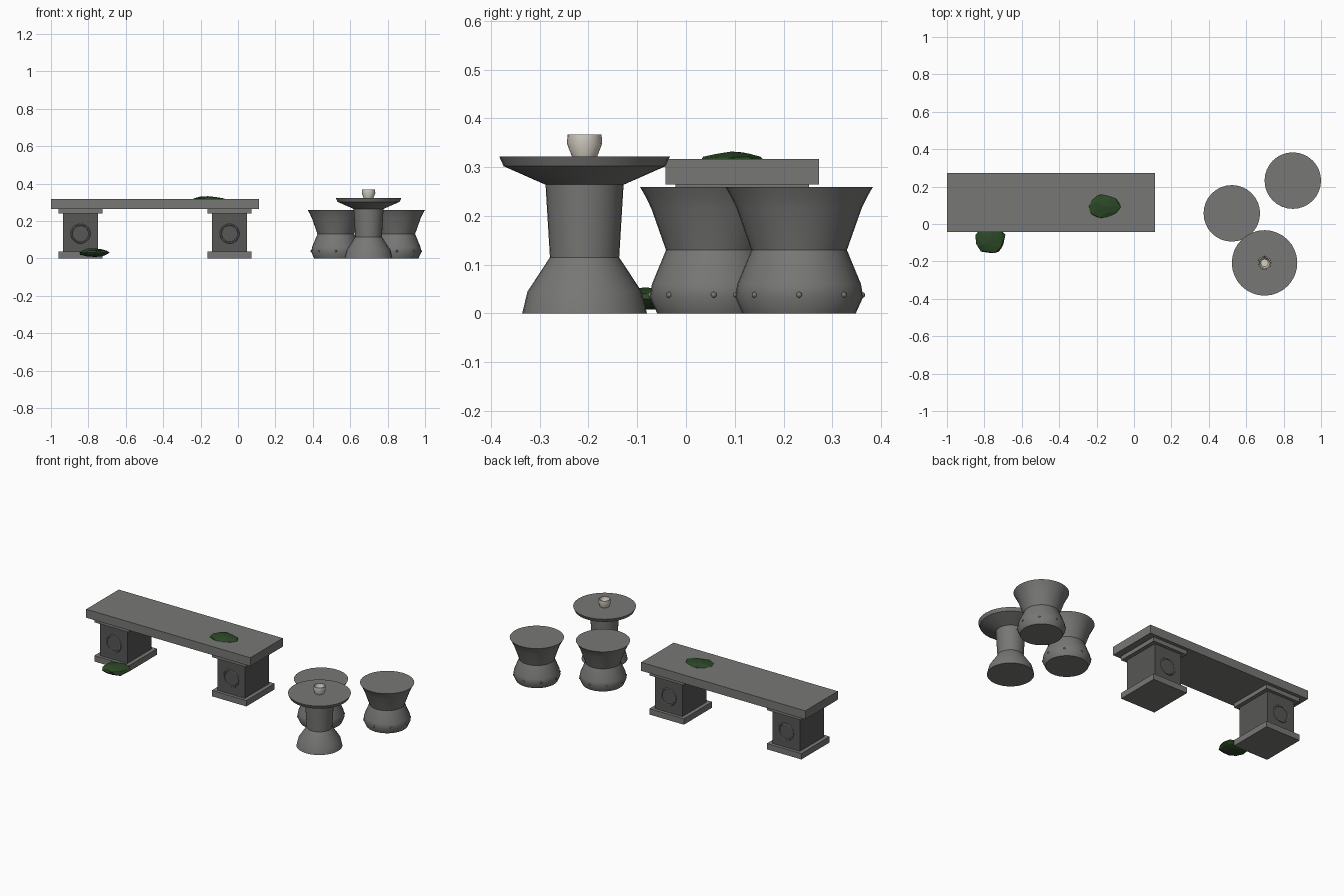
import bpy, bmesh, math, random
from mathutils import Vector, Matrix

if "Cube" in bpy.data.objects:
    bpy.data.objects.remove(bpy.data.objects["Cube"])


def material(name, rgb):
    m = bpy.data.materials.new(name)
    m.diffuse_color = (*rgb, 1)
    m.use_nodes = True
    m.node_tree.nodes["Principled BSDF"].inputs["Base Color"].default_value = m.diffuse_color
    return m


STONE = material("grey stone", (0.185, 0.185, 0.18))
DARK = material("dark stone", (0.095, 0.095, 0.093))
MOSS = material("moss green", (0.025, 0.065, 0.02))
CLAY = material("cream ceramic", (0.68, 0.64, 0.56))


def finish(bm, name, mat, smooth=None):
    bmesh.ops.recalc_face_normals(bm, faces=bm.faces)
    me = bpy.data.meshes.new(name)
    bm.to_mesh(me)
    bm.free()
    me.materials.append(mat)
    ob = bpy.data.objects.new(name, me)
    bpy.context.collection.objects.link(ob)
    if smooth:
        bpy.ops.object.select_all(action='DESELECT')
        ob.select_set(True)
        bpy.context.view_layer.objects.active = ob
        bpy.ops.object.shade_smooth_by_angle(angle=math.radians(smooth))
    return ob


def box(name, lo, hi, mat):
    lo, hi = Vector(lo), Vector(hi)
    bm = bmesh.new()
    bmesh.ops.create_cube(bm, size=1, matrix=Matrix.Translation((lo + hi) / 2)
                          @ Matrix.Diagonal((*(hi - lo), 1)))
    return finish(bm, name, mat)


def lathe(name, centre, profile, mat, n=32, smooth=35):
    # profile is a list of (radius, z), closed by caps at both ends
    bm = bmesh.new()
    rings = [[bm.verts.new((centre[0] + r * math.cos(math.tau * i / n),
                            centre[1] + r * math.sin(math.tau * i / n), z))
              for i in range(n)] for r, z in profile]
    for a, b in zip(rings, rings[1:]):
        for i in range(n):
            j = (i + 1) % n
            bm.faces.new((a[i], a[j], b[j], b[i]))
    bm.faces.new(rings[0][::-1])
    bm.faces.new(rings[-1])
    return finish(bm, name, mat, smooth)


def ring(name, centre, major, minor, mat, n=20, k=6):
    # torus standing upright, facing along y
    bm = bmesh.new()
    loops = []
    for i in range(n):
        a = math.tau * i / n
        loop = []
        for j in range(k):
            b = math.tau * j / k
            r = major + minor * math.cos(b)
            loop.append(bm.verts.new((centre[0] + r * math.cos(a),
                                      centre[1] + minor * math.sin(b),
                                      centre[2] + r * math.sin(a))))
        loops.append(loop)
    for i in range(n):
        p, q = loops[i], loops[(i + 1) % n]
        for j in range(k):
            bm.faces.new((p[j], p[(j + 1) % k], q[(j + 1) % k], q[j]))
    return finish(bm, name, mat, 60)


def moss(name, centre, size, seed):
    # flattened, irregular low-poly clump
    rng = random.Random(seed)
    bm = bmesh.new()
    bmesh.ops.create_icosphere(bm, subdivisions=2, radius=1)
    for v in bm.verts:
        k = rng.uniform(0.88, 1.06)
        v.co = Vector(centre) + Vector([c * s * k for c, s in zip(v.co, size)])
    return finish(bm, name, MOSS)


# bench
box("bench_seat", (-1, -0.042, 0.265), (0.113, 0.273, 0.317), STONE)
MID = 0.115
for side, x in (("left", -0.842), ("right", -0.045)):
    box(side + "_leg_base", (x - 0.117, MID - 0.137, 0), (x + 0.117, MID + 0.137, 0.036), STONE)
    box(side + "_leg_block", (x - 0.093, MID - 0.118, 0.036), (x + 0.093, MID + 0.118, 0.24), DARK)
    box(side + "_leg_cap", (x - 0.117, MID - 0.137, 0.24), (x + 0.117, MID + 0.137, 0.265), STONE)
    for face, s in (("front", -1), ("back", 1)):
        ring(f"{side}_leg_{face}_ring", (x, MID + s * 0.118, 0.132), 0.048, 0.005, STONE)

# stools with studs round the foot
STOOL = [(0.116, 0), (0.131, 0.033), (0.127, 0.06), (0.098, 0.13),
         (0.128, 0.215), (0.140, 0.24), (0.151, 0.259)]
for k, (x, y) in enumerate(((0.523, 0.057), (0.849, 0.232)), 1):
    lathe(f"stool_{k}", (x, y), STOOL, STONE)
    bm = bmesh.new()
    for i in range(8):
        a = math.tau * i / 8
        bmesh.ops.create_icosphere(bm, subdivisions=1, radius=0.007, matrix=Matrix.Translation(
            (x + 0.129 * math.cos(a), y + 0.129 * math.sin(a), 0.038)))
    finish(bm, f"stool_{k}_studs", STONE, 60)

# pedestal table
TABLE = (0.698, -0.208)
lathe("table", TABLE, [(0.128, 0), (0.117, 0.045), (0.071, 0.115), (0.080, 0.264),
                       (0.166, 0.302), (0.175, 0.322)], STONE)

# small hollow cup on the table
lathe("cup", TABLE, [(0.026, 0.322), (0.036, 0.348), (0.035, 0.367),
                     (0.029, 0.367), (0.028, 0.348), (0.020, 0.335)], CLAY, n=16)

# moss clumps on the seat and by the left leg
moss("seat_moss", (-0.16, 0.093, 0.308), (0.092, 0.070, 0.025), 3)
moss("ground_moss", (-0.77, -0.083, 0.03), (0.082, 0.080, 0.024), 8)
